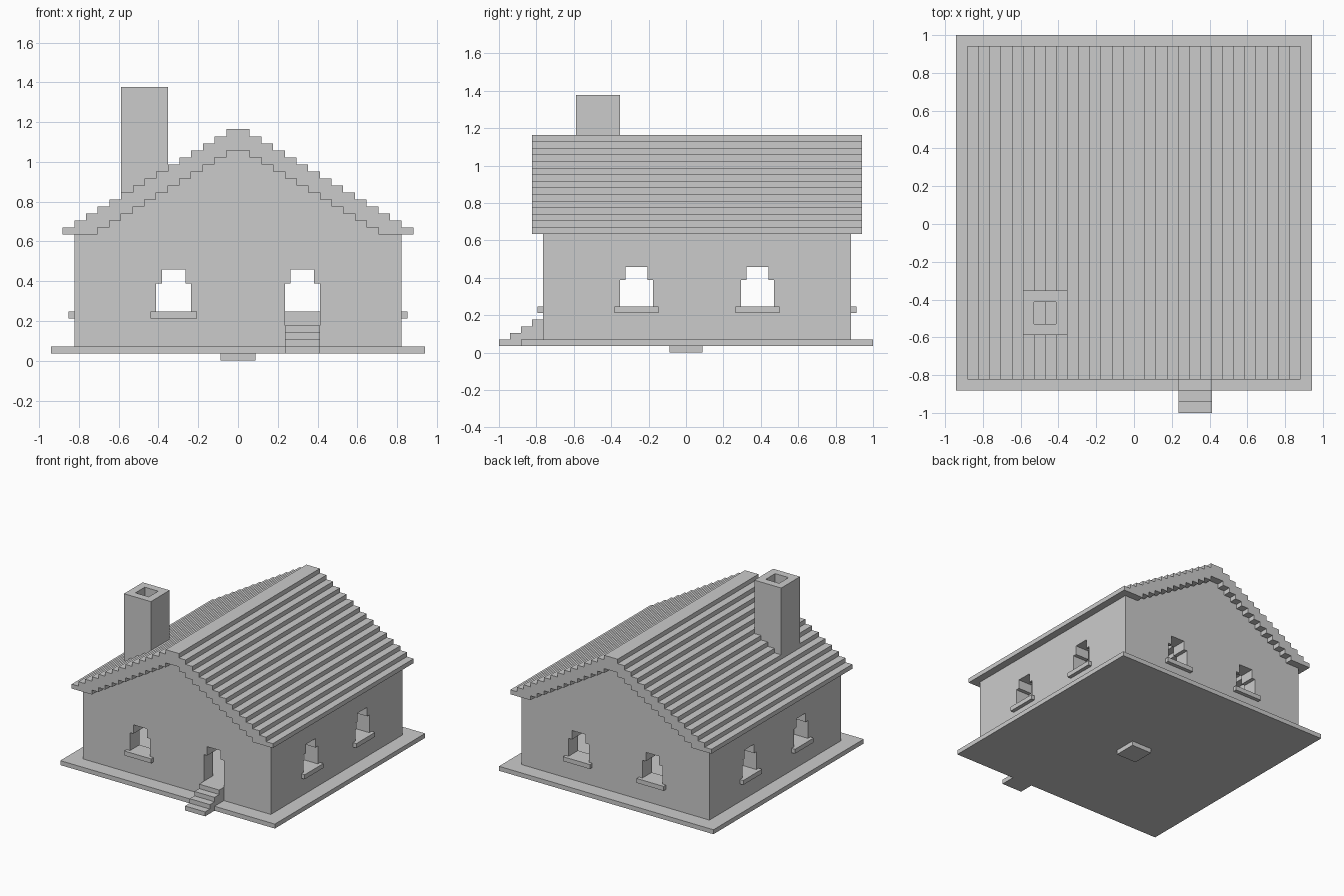
import bpy, bmesh
from math import pi

cube = bpy.data.objects.get("Cube")
if cube:
    bpy.data.objects.remove(cube, do_unlink=True)

U = 2 / 34      # horizontal module
H = 0.6 * U     # course height

stone = bpy.data.materials.new("light_grey")
stone.use_nodes = True
stone.diffuse_color = (0.6, 0.6, 0.6, 1)
stone.node_tree.nodes["Principled BSDF"].inputs["Base Color"].default_value = (0.6, 0.6, 0.6, 1)

FACING = {"x": (pi / 2, 0, pi / 2), "y": (pi / 2, 0, 0), "z": (0, 0, 0)}


def extrude(name, axis, start, end, outline, *holes):
    """Extrude a flat outline with holes along an axis; all in scene units."""
    curve = bpy.data.curves.new(name, "CURVE")
    curve.dimensions = "2D"
    curve.fill_mode = "BOTH"
    curve.extrude = abs(end - start) / 2
    for loop in (outline, *holes):
        spline = curve.splines.new("POLY")
        spline.points.add(len(loop) - 1)
        for point, (a, b) in zip(spline.points, loop):
            point.co = (a, b, 0, 1)
        spline.use_cyclic_u = True
    temp = bpy.data.objects.new(name + "_profile", curve)
    bpy.context.collection.objects.link(temp)
    bpy.context.view_layer.update()
    graph = bpy.context.evaluated_depsgraph_get()
    mesh = bpy.data.meshes.new_from_object(temp.evaluated_get(graph))
    bpy.data.objects.remove(temp, do_unlink=True)
    bm = bmesh.new()
    bm.from_mesh(mesh)
    bmesh.ops.remove_doubles(bm, verts=bm.verts, dist=1e-4)
    bmesh.ops.recalc_face_normals(bm, faces=bm.faces)
    for face in bm.faces:
        face.smooth = False
        face.material_index = 0
    bm.to_mesh(mesh)
    bm.free()
    mesh.materials.clear()
    mesh.materials.append(stone)
    obj = bpy.data.objects.new(name, mesh)
    bpy.context.collection.objects.link(obj)
    obj.rotation_euler = FACING[axis]
    obj.location["xyz".index(axis)] = (start + end) / 2
    return obj


def upright(points):
    return [(a * U, b * H) for a, b in points]


def rect(a0, a1, b0, b1):
    return [(a0, b0), (a1, b0), (a1, b1), (a0, b1)]


def box(name, x0, x1, y0, y1, z0, z1):
    plan = [(a * U, b * U) for a, b in rect(x0, x1, y0, y1)]
    return extrude(name, "z", z0 * H, z1 * H, plan)


def stairs(half, count):
    """Right-hand edge of a stepped gable, from the eaves up."""
    return [(half - i, 18 + i + k) for i in range(count) for k in (0, 1)]


def mirrored(points):
    return [(-a, b) for a, b in reversed(points)]


def opening(centre, bottom):
    """Opening with a narrower stepped head."""
    right = [(1.5, bottom), (1.5, 11), (1, 11), (1, 13)]
    return upright([(centre + a, b) for a, b in right + mirrored(right)])


# Ground slab and foot
box("base_slab", -16, 16, -15, 17, 1, 2)
box("base_foot", -1.5, 1.5, -1.5, 1.5, 0, 1)
box("floor", -12, 12, -11, 13, 2, 5)

# Gable walls: doorway and window in front, two windows behind
gable_edge = [(14, 2), (14, 18)] + stairs(12, 12)
gable = upright(gable_edge + mirrored(gable_edge))
extrude("front_wall", "y", -13 * U, -11 * U, gable, opening(-5.5, 7), opening(5.5, 5))
extrude("back_wall", "y", 13 * U, 15 * U, gable, opening(-5.5, 7), opening(5.5, 7))

# Side walls and their sills
for side, s in (("left", 1), ("right", -1)):
    extrude(side + "_wall", "x", s * 12 * U, s * 14 * U,
            upright(rect(-11, 13, 2, 18)), opening(-4.5, 7), opening(6.5, 7))
    for place, y in (("front", -4.5), ("back", 6.5)):
        x0, x1 = sorted((s * 14, s * 14.5))
        box(f"{side}_{place}_sill", x0, x1, y - 2, y + 2, 6, 7)

# Sills on the gable walls
box("front_sill", -7.5, -3.5, -13.5, -13, 6, 7)
for side, x in (("left", 5.5), ("right", -5.5)):
    box(f"back_{side}_sill", x - 2, x + 2, 15, 15.5, 6, 7)

# Stepped roof shell
outer, inner = stairs(15, 15), stairs(12, 12)
roof = outer + mirrored(outer) + mirrored(inner[::-1]) + inner[::-1]
extrude("roof", "y", -14 * U, 16 * U, upright(roof))

# Hollow chimney
flue = [[(a * U, b * U) for a, b in rect(-8 - r, -8 + r, -8 - r, -8 + r)] for r in (2, 1)]
extrude("chimney", "z", 23 * H, 39 * H, *flue)

# Entrance steps
treads = [(-17 + i, 1 + i + k) for i in range(4) for k in (0, 1)]
steps = treads + [(-13, 5), (-13, 2), (-15, 2), (-15, 1)]
extrude("entrance_steps", "x", 4 * U, 7 * U, upright(steps))
